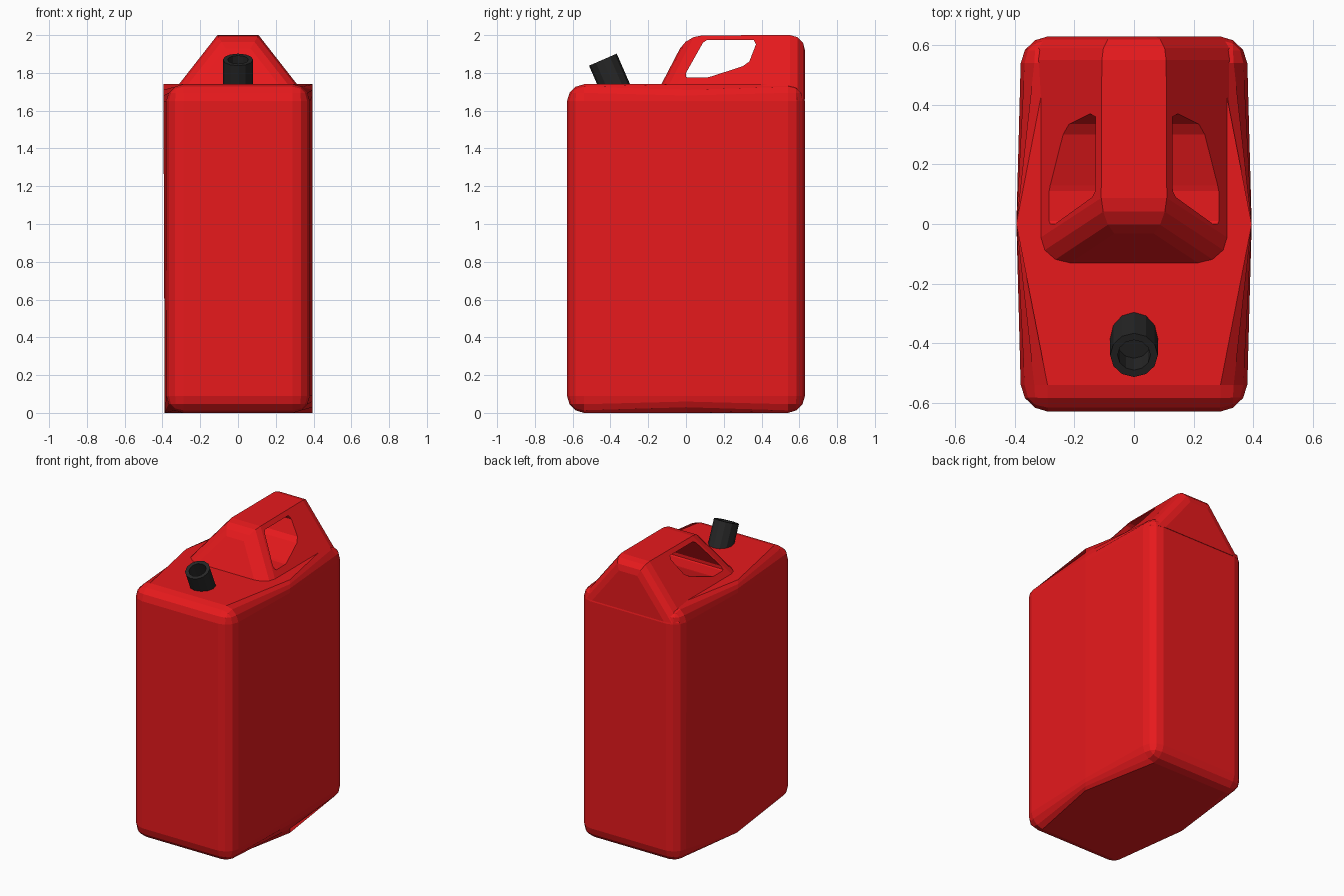
import bpy, bmesh, math
from mathutils import Vector, Matrix

if "Cube" in bpy.data.objects:
    bpy.data.objects.remove(bpy.data.objects["Cube"])


def material(name, rgb):
    m = bpy.data.materials.new(name)
    m.diffuse_color = (*rgb, 1)
    m.use_nodes = True
    m.node_tree.nodes["Principled BSDF"].inputs["Base Color"].default_value = m.diffuse_color
    return m


red = material("red_plastic", (0.8, 0.01, 0.012))
black = material("black_plastic", (0.02, 0.02, 0.02))


def finish(bm, name, mat=None):
    bmesh.ops.recalc_face_normals(bm, faces=bm.faces)
    me = bpy.data.meshes.new(name)
    bm.to_mesh(me)
    bm.free()
    ob = bpy.data.objects.new(name, me)
    bpy.context.collection.objects.link(ob)
    if mat:
        me.materials.append(mat)
    return ob


def loft(rings, capped=True):
    """Bridge equal-length rings of points into a solid."""
    bm = bmesh.new()
    vs = [[bm.verts.new(p) for p in r] for r in rings]
    n = len(vs[0])
    for a, b in zip(vs, vs[1:]):
        for i in range(n):
            bm.faces.new((a[i], a[(i + 1) % n], b[(i + 1) % n], b[i]))
    if capped:
        bm.faces.new(vs[0])
        bm.faces.new(vs[-1])
    return bm


# Tank: six-sided prism with slightly bulged sides, rounded everywhere but the side creases
def outline(z, left):
    return [(-0.378, -0.63, z), (0.378, -0.63, z), (0.395, 0, z),
            (0.378, 0.63, z), (-0.378, 0.63, z), (left, 0, z)]


bm = loft([outline(0, -0.388), outline(1.74, -0.395)])
edges = [e for e in bm.edges if any(abs(v.co.y) > 0.1 for v in e.verts)]
bmesh.ops.bevel(bm, geom=edges, offset=0.09, segments=3, profile=0.5, affect='EDGES')
finish(bm, "tank", red)


# Handle: tapered block with a raked front, rounded at the front and back
def rect(w, y0, y1, z):
    return [(-w, y0, z), (w, y0, z), (w, y1, z), (-w, y1, z)]


bm = loft([rect(0.375, -0.172, 0.63, 1.66), rect(0.108, 0.005, 0.63, 2.0)])
edges = []
for e in bm.edges:
    a, b = (v.co for v in e.verts)
    slanted = abs(a.z - b.z) > 0.1
    top_cross = min(a.z, b.z) > 1.9 and abs(a.y - b.y) < 0.01
    if slanted or top_cross:
        edges.append(e)
bmesh.ops.bevel(bm, geom=edges, offset=0.08, segments=3, profile=0.5, affect='EDGES')
handle = finish(bm, "handle", red)

# Grip opening cut straight through the handle
hole = [(0.0, 1.78), (0.01, 1.775), (0.11, 1.775), (0.13, 1.78), (0.30, 1.835),
        (0.335, 1.86), (0.37, 1.95), (0.36, 1.973), (0.11, 1.973), (0.09, 1.96), (0.0, 1.80)]
cutter = finish(loft([[(x, y, z) for y, z in hole] for x in (-0.6, 0.6)]), "grip_cutter")
mod = handle.modifiers.new("grip_opening", 'BOOLEAN')
mod.operation = 'DIFFERENCE'
mod.solver = 'EXACT'
mod.object = cutter
bpy.context.view_layer.objects.active = handle
bpy.ops.object.modifier_apply(modifier=mod.name)
bpy.data.objects.remove(cutter)

# Spout: short hollow tube leaning forward
tilt = Matrix.Translation((0, -0.44, 1.87)) @ Matrix.Rotation(math.radians(23.5), 4, 'X')


def circle(r, z, n=12):
    return [tilt @ Vector((r * math.cos(2 * math.pi * i / n), r * math.sin(2 * math.pi * i / n), z))
            for i in range(n)]


finish(loft([circle(0.08, -0.2), circle(0.08, 0), circle(0.055, 0), circle(0.055, -0.1)]),
       "spout", black)
